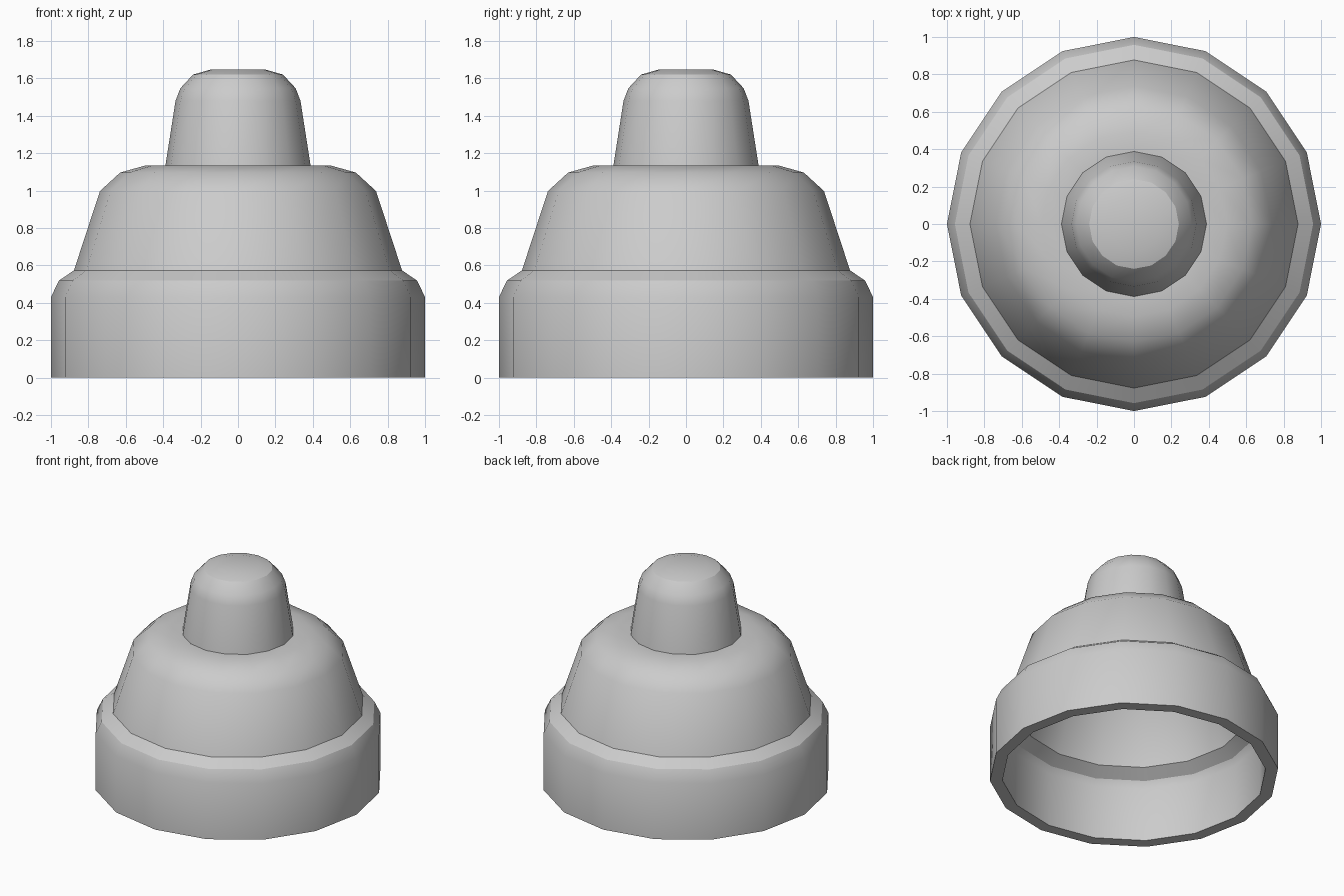
import bpy, bmesh, math

if "Cube" in bpy.data.objects:
    bpy.data.objects.remove(bpy.data.objects["Cube"])

SIDES = 16

# Outer profile (radius, height) from the open rim up to the tip
PROFILE = [
    (1.0, 0.0), (1.0, 0.43), (0.958, 0.518), (0.877, 0.573),   # collar
    (0.738, 0.997), (0.63, 1.096), (0.495, 1.134),             # sloped shoulder
    (0.388, 1.134), (0.334, 1.48), (0.308, 1.547),             # nipple
    (0.24, 1.62), (0.15, 1.646),
]

# Revolve the profile into an open shell
bm = bmesh.new()
rings = []
for r, z in PROFILE:
    rings.append([bm.verts.new((r * math.cos(2 * math.pi * i / SIDES),
                                r * math.sin(2 * math.pi * i / SIDES), z))
                  for i in range(SIDES)])
for low, high in zip(rings, rings[1:]):
    for i in range(SIDES):
        j = (i + 1) % SIDES
        bm.faces.new((low[i], low[j], high[j], high[i]))
bm.faces.new(rings[-1])

mesh = bpy.data.meshes.new("nozzle_cap")
bm.to_mesh(mesh)
bm.free()
cap = bpy.data.objects.new("nozzle_cap", mesh)
bpy.context.collection.objects.link(cap)

# Hollow wall, thickened inward
wall = cap.modifiers.new("wall", 'SOLIDIFY')
wall.thickness = 0.085
wall.offset = -1
wall.use_even_offset = True
wall.use_quality_normals = True

bpy.context.view_layer.objects.active = cap
cap.select_set(True)
bpy.ops.object.modifier_apply(modifier=wall.name)
bpy.ops.object.shade_smooth_by_angle(angle=math.radians(30))
